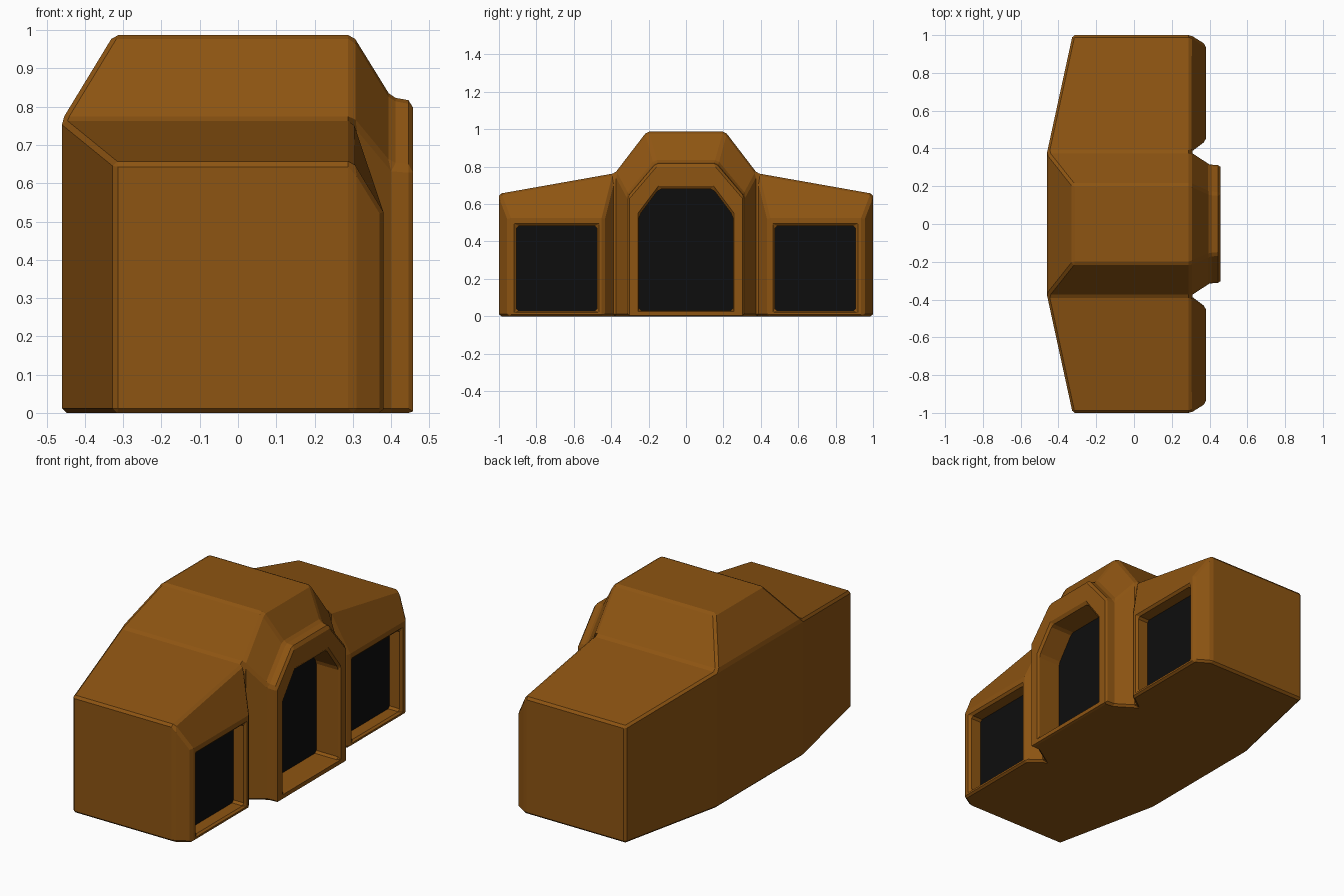
import bpy, bmesh

if "Cube" in bpy.data.objects:
    bpy.data.objects.remove(bpy.data.objects["Cube"])


def material(name, color):
    m = bpy.data.materials.new(name)
    m.diffuse_color = (*color, 1)
    m.use_nodes = True
    m.node_tree.nodes["Principled BSDF"].inputs["Base Color"].default_value = m.diffuse_color
    return m


BROWN = material("brown_shell", (0.27, 0.09, 0.006))
BLACK = material("black_glass", (0.004, 0.004, 0.004))


def make_object(name, bm, mat):
    me = bpy.data.meshes.new(name)
    bm.to_mesh(me)
    bm.free()
    me.materials.append(mat)
    ob = bpy.data.objects.new(name, me)
    bpy.context.collection.objects.link(ob)
    return ob


def add_face(bm, pts):
    return bm.faces.new([bm.verts.new(p) for p in pts])


def loft(bm, rings):
    for a, b in zip(rings, rings[1:]):
        for i in range(len(a)):
            j = (i + 1) % len(a)
            add_face(bm, (a[i], a[j], b[j], b[i]))


def wing_ring(x, s, y_in, y_out, z0, z_in, z_out):
    return [(x, s * y_in, z0), (x, s * y_out, z0),
            (x, s * y_out, z_out), (x, s * y_in, z_in)]


def arch_ring(x, y, z0, shoulder, y_top, z_top):
    half = [(y, z0), (y, shoulder), (y_top, z_top)]
    return [(x, v, z) for v, z in half] + [(x, -v, z) for v, z in reversed(half)]


def pane(name, ring):
    bm = bmesh.new()
    f = add_face(bm, ring)
    f.normal_update()
    if f.normal.x < 0:
        f.normal_flip()
    make_object(name, bm, BLACK)


bm = bmesh.new()
XF = 0.30
side = {}
for s in (-1, 1):
    # side wing: end wall, roof, back wall, floor and shoulder of the centre
    a0, a1 = (-0.325, s, 0), (-0.325, s, 0.655)
    f0, f1 = (XF, s, 0), (XF, s, 0.655)
    b0, b1 = (-0.46, s * 0.38, 0), (-0.46, s * 0.38, 0.765)
    g0, g1 = (XF, s * 0.38, 0), (XF, s * 0.38, 0.765)
    t, u = (-0.325, s * 0.21, 0.987), (XF, s * 0.21, 0.987)
    for pts in ((a0, a1, f1, f0), (a1, b1, g1, f1), (b1, t, u, g1),
                (a0, a1, b1, b0), (a0, f0, g0, b0)):
        add_face(bm, pts)
    side[s] = (b0, b1, t, u, g0)
    # chamfered wing front with window recess
    glass = wing_ring(0.305, s, 0.475, 0.905, 0.028, 0.483, 0.483)
    loft(bm, [wing_ring(XF, s, 0.38, 1, 0, 0.765, 0.655),
              wing_ring(0.38, s, 0.44, 0.95, 0, 0.525, 0.525),
              wing_ring(0.38, s, 0.475, 0.905, 0.028, 0.483, 0.483),
              glass])
    pane("wing_window_left" if s < 0 else "wing_window_right", glass)

# centre: roof, sloped back, back wall and floor
(b0, b1, t, u, g0), (c0, c1, v, w, h0) = side[-1], side[1]
for pts in ((t, u, w, v), (b1, t, v, c1), (b0, b1, c1, c0), (b0, g0, h0, c0)):
    add_face(bm, pts)

# tapered centre front with arched recess
glass = arch_ring(0.31, 0.25, 0.03, 0.54, 0.145, 0.68)
loft(bm, [arch_ring(XF, 0.38, 0, 0.765, 0.21, 0.987),
          arch_ring(0.40, 0.315, 0, 0.645, 0.165, 0.825),
          arch_ring(0.457, 0.31, 0, 0.64, 0.16, 0.815),
          arch_ring(0.457, 0.25, 0.03, 0.54, 0.145, 0.68),
          glass])
pane("arched_window", glass)

bmesh.ops.remove_doubles(bm, verts=bm.verts, dist=0.0005)
bmesh.ops.recalc_face_normals(bm, faces=bm.faces)
shell = make_object("building_shell", bm, BROWN)

# small chamfer on all hard edges
bev = shell.modifiers.new("edge_chamfer", 'BEVEL')
bev.width = 0.012
bev.segments = 1
bev.limit_method = 'ANGLE'
bev.angle_limit = 0.5
